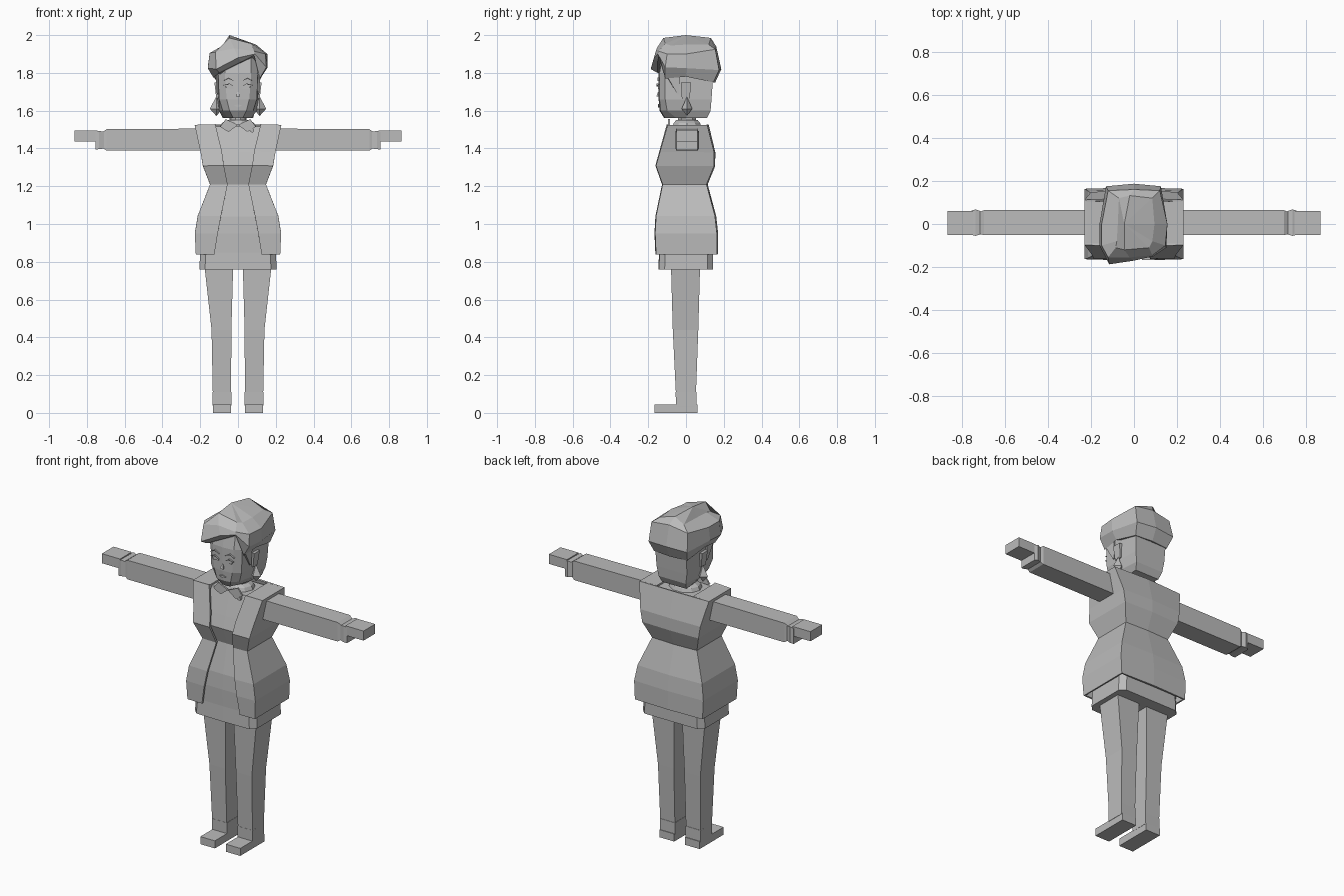
import bpy, bmesh, math

grey = bpy.data.materials.new("plain_grey")
grey.diffuse_color = (0.5, 0.5, 0.5, 1)


def finish(name, bm, solid=0):
    bmesh.ops.recalc_face_normals(bm, faces=bm.faces[:])
    me = bpy.data.meshes.new(name)
    bm.to_mesh(me)
    bm.free()
    me.materials.append(grey)
    ob = bpy.data.objects.new(name, me)
    bpy.context.collection.objects.link(ob)
    if solid:
        m = ob.modifiers.new("thickness", "SOLIDIFY")
        m.thickness = solid
        m.offset = -1
    return ob


def loft(name, rings, closed=True, caps=True, top=None, solid=0):
    """Skin rings of 3D points; optional fan to a top point."""
    bm = bmesh.new()
    vs = [[bm.verts.new(p) for p in r] for r in rings]
    n = len(vs[0])
    for a, b in zip(vs, vs[1:]):
        for i in range(n if closed else n - 1):
            j = (i + 1) % n
            bm.faces.new((a[i], a[j], b[j], b[i]))
    if caps:
        bm.faces.new(vs[0][::-1])
        if top:
            t = bm.verts.new(top)
            for i in range(n):
                bm.faces.new((vs[-1][i], vs[-1][(i + 1) % n], t))
        else:
            bm.faces.new(vs[-1])
    return finish(name, bm, solid)


def mirrored(half, z):
    """Full ring from half points running front to back at x >= 0."""
    left = [(-x, y, z) for x, y in reversed(half) if x > 0]
    return [(x, y, z) for x, y in half] + left


def rect(x0, x1, y0, y1, z):
    return [(x0, y0, z), (x1, y0, z), (x1, y1, z), (x0, y1, z)]


def box(name, x0, x1, y0, y1, z0, z1):
    return loft(name, [rect(x0, x1, y0, y1, z0), rect(x0, x1, y0, y1, z1)])


def plate(name, pts, y, t=0.008):
    """Flat front-facing plate from x, z points."""
    return loft(name, [[(x, y, z) for x, z in pts], [(x, y + t, z) for x, z in pts]])


def both(name):
    return ((1, "right_" + name), (-1, "left_" + name))


# Legs
for s, n in both("leg"):
    loft(n, [rect(s * a, s * b, c, d, z) for a, b, c, d, z in (
        (.037, .132, -.05, .05, .03), (.035, .14, -.07, .065, .44), (.025, .18, -.08, .075, .80))])
# Shoes and heel backs
for s, n in both("shoe"):
    box(n, s * .036, s * .132, -.167, .06, 0, .045)
for s, n in both("shoe_back"):
    loft(n, [rect(s * .035, s * .134, -.053, .056, .04), rect(s * .035, s * .134, -.055, .055, .11)])

# Coat outline: height, half width, front, back, opening half width
coat = ((.84, .215, -.15, .155, .125), (.95, .22, -.155, .155, .107), (1.04, .205, -.15, .145, .09),
        (1.21, .14, -.115, .10, .055), (1.31, .178, -.15, .14, .075), (1.38, .19, -.13, .14, .085),
        (1.525, .22, -.09, .105, .12))
rings = []
for z, w, f, b, o in coat:
    path = [(o, f), (w, f), (w, b), (0, b + .003)]
    full = [(x, y, z) for x, y in path]
    rings.append(full + [(-x, y, z) for x, y, z in reversed(full[:-1])])
loft("coat", rings, closed=False, caps=False, solid=.012)

# Dress under the coat
body = [(.76, .205, -.143, .143)] + [(z, w - .014, f + .013, b - .013) for z, w, f, b, o in coat]
body[1] = (.85, .20, -.14, .143)
body[-1] = (1.515, .20, -.077, .092)
loft("dress", [mirrored([(0, f - .003), (w - .03, f), (w, f + .03), (w, b - .03), (w - .03, b), (0, b)], z)
               for z, w, f, b in body])

# Coat shoulders
for s, n in both("shoulder"):
    box(n, s * .12, s * .22, -.09, .105, 1.50, 1.525)

# Sleeves, cuffs and hands, lofted outward along x
def along_x(name, s, secs):
    loft(name, [[(s * x, a, c), (s * x, b, c), (s * x, b, d), (s * x, a, d)] for x, a, b, c, d in secs])

for s, n in both("sleeve"):
    along_x(n, s, ((.19, -.052, .064, 1.388, 1.505), (.695, -.052, .064, 1.388, 1.502),
                   (.72, -.045, .055, 1.405, 1.485)))
for s, n in both("cuff"):
    along_x(n, s, ((.70, -.045, .055, 1.40, 1.485), (.735, -.055, .068, 1.397, 1.493),
                   (.755, -.05, .062, 1.393, 1.485)))
for s, n in both("hand"):
    along_x(n, s, ((.745, -.05, .06, 1.438, 1.495), (.865, -.05, .06, 1.438, 1.495)))

# Neck and collar
def oval(rx, ry, z, cy=.005, n=10):
    return [(rx * math.cos(2 * math.pi * i / n), cy + ry * math.sin(2 * math.pi * i / n), z) for i in range(n)]

loft("neck", [oval(.048, .05, 1.49), oval(.045, .05, 1.60)])
loft("collar_ring", [oval(.098, .083, 1.51), oval(.085, .073, 1.535), oval(.06, .06, 1.55)],
     caps=False, solid=.01)
for s, n in both("collar_flap"):
    plate(n, [(0, 1.525), (s * .065, 1.555), (s * .095, 1.515), (s * .05, 1.487)], -.095, .009)

# Coat buttons on one side
for i, (x, y, z) in enumerate(((.075, -.092, 1.495), (.12, -.107, 1.46), (.11, -.128, 1.39), (.10, -.147, 1.32))):
    plate(f"button_{i + 1}", [(x + .011 * math.cos(k * math.pi / 4), z + .011 * math.sin(k * math.pi / 4))
                              for k in range(8)], y - .007, .016)

# Head
head = (
    (1.56, ((0, -.115), (.025, -.11), (.055, -.05), (.07, 0), (.08, .11))),
    (1.60, ((0, -.14), (.045, -.135), (.08, -.10), (.10, 0), (.09, .13))),
    (1.66, ((0, -.145), (.06, -.14), (.10, -.11), (.108, 0), (.10, .135))),
    (1.80, ((0, -.145), (.07, -.14), (.105, -.11), (.11, 0), (.105, .145))),
    (1.88, ((0, -.13), (.07, -.125), (.10, -.09), (.105, 0), (.10, .12))))
loft("head", [mirrored(h, z) for z, h in head])

# Swept hair cap: inner rim, wide rim, upper rim, crown
hair = (
    ((-.10, -.15, 1.80), (.02, -.15, 1.86), (.085, -.143, 1.893), (.115, -.11, 1.77), (.125, 0, 1.78),
     (.11, .145, 1.75), (0, .155, 1.75), (-.11, .145, 1.75), (-.125, 0, 1.78), (-.13, -.09, 1.775)),
    ((-.115, -.187, 1.82), (0, -.17, 1.88), (.09, -.15, 1.90), (.15, -.11, 1.83), (.155, 0, 1.825),
     (.125, .175, 1.815), (0, .187, 1.82), (-.13, .175, 1.815), (-.16, 0, 1.83), (-.16, -.10, 1.825)),
    ((-.12, -.155, 1.91), (-.02, -.155, 1.93), (.085, -.145, 1.915), (.145, -.10, 1.90), (.155, 0, 1.90),
     (.12, .155, 1.925), (0, .16, 1.94), (-.12, .155, 1.92), (-.15, 0, 1.905), (-.15, -.10, 1.905)),
    ((-.085, -.11, 1.94), (-.045, -.12, 1.985), (.07, -.11, 1.955), (.085, -.08, 1.945), (.095, 0, 1.95),
     (.085, .12, 1.95), (-.02, .132, 1.985), (-.07, .12, 1.945), (-.075, 0, 1.945), (-.08, -.08, 1.945)))
loft("hair", hair, top=(-.045, 0, 2.0))

# Side hair strands
for s, n in both("hair_strand"):
    loft(n, [[(s * .10, -.045, 1.685), (s * .112, -.045, 1.685), (s * .112, -.035, 1.685), (s * .10, -.035, 1.685)],
             [(s * .10, -.115, 1.80), (s * .118, -.11, 1.80), (s * .118, -.03, 1.80), (s * .10, -.03, 1.80)]])

# Ears
for s, n in both("ear"):
    loft(n, [rect(s * .10, s * .115, -.022, .02, 1.665), rect(s * .10, s * .125, -.027, .027, 1.75)])

# Faceted earrings
for s, n in both("earring"):
    bm = bmesh.new()
    cx = s * .115
    mid = [bm.verts.new((cx + dx, .005 + dy, 1.61)) for dx, dy in ((.034, 0), (0, .028), (-.034, 0), (0, -.028))]
    for z in (1.675, 1.572):
        tip = bm.verts.new((cx, .005, z))
        for i in range(4):
            bm.faces.new((mid[i], mid[(i + 1) % 4], tip))
    finish(n, bm)

# Face details
for s, n in both("eye"):
    plate(n, [(s * .025, 1.715), (s * .06, 1.715), (s * .066, 1.73), (s * .045, 1.738), (s * .024, 1.728)], -.148)
for s, n in both("eyelash"):
    plate(n, [(s * .022, 1.728), (s * .046, 1.738), (s * .078, 1.734), (s * .046, 1.745)], -.155, .009)
for s, n in both("eyebrow"):
    plate(n, [(s * .02, 1.757), (s * .05, 1.768), (s * .08, 1.757), (s * .05, 1.775)], -.151, .009)
loft("nose", [rect(-.01, .01, -.157, -.14, 1.675), rect(-.005, .005, -.148, -.14, 1.70)])
plate("mouth", [(-.022, 1.627), (0, 1.617), (.022, 1.627), (0, 1.634)], -.147)
